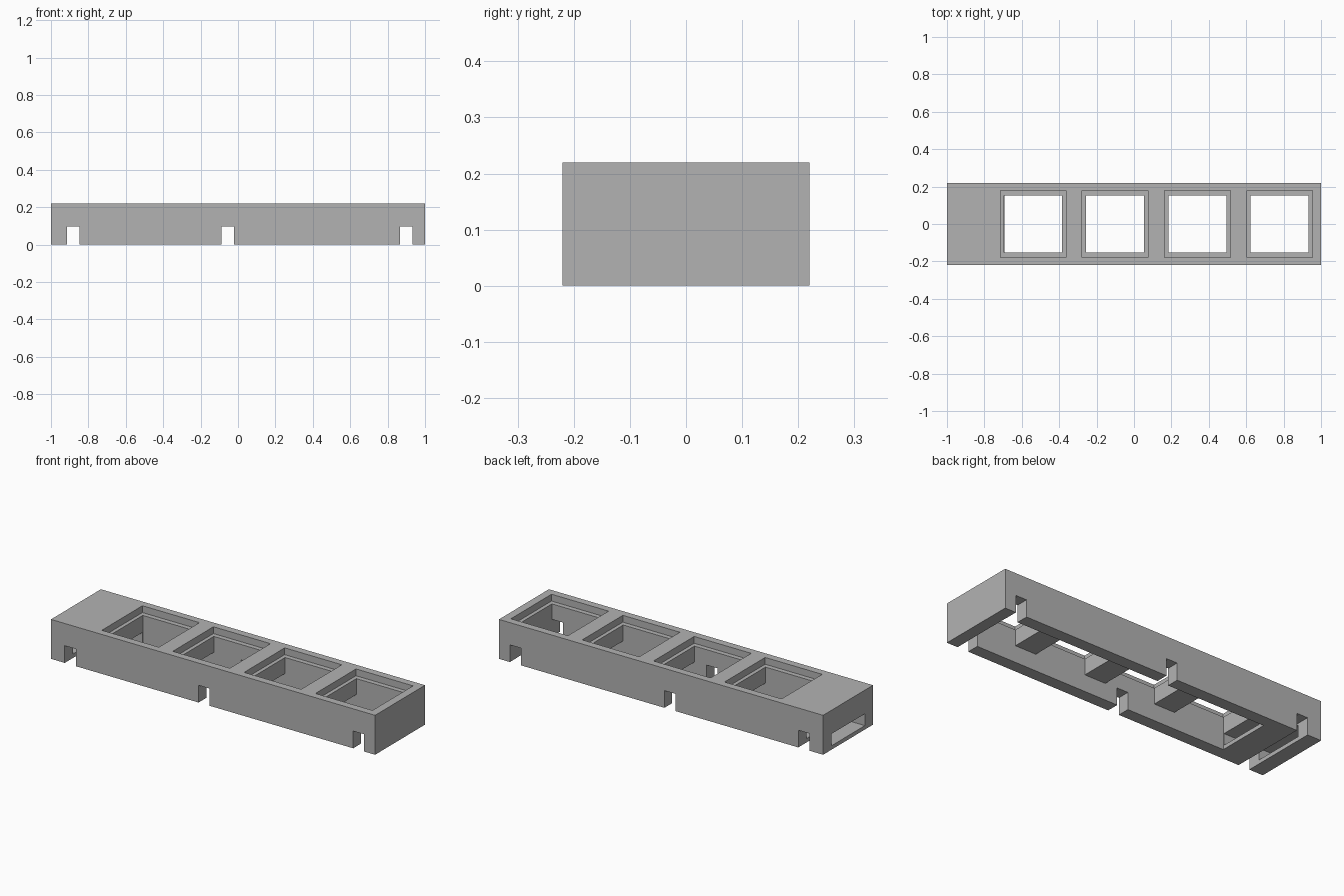
import bpy

cube = bpy.data.objects.get("Cube")
if cube:
    bpy.data.objects.remove(cube, do_unlink=True)

# Single material
grey = bpy.data.materials.new("light_grey")
grey.use_nodes = True
colour = (0.45, 0.45, 0.45, 1)
grey.diffuse_color = colour
grey.node_tree.nodes["Principled BSDF"].inputs["Base Color"].default_value = colour

HALF_Y = 0.22
HEIGHT = 0.22
INNER_Y = 0.152      # inside of the long walls
CEILING = 0.093      # underside of the cross bars
LEDGE = 0.182        # seat inside each window


def box(name, x, y, z):
    """Box from (min, max) pairs along each axis."""
    bpy.ops.mesh.primitive_cube_add(size=1, location=[sum(r) / 2 for r in (x, y, z)])
    obj = bpy.context.object
    obj.name = name
    obj.scale = [r[1] - r[0] for r in (x, y, z)]
    bpy.ops.object.transform_apply(location=True, rotation=False, scale=True)
    return obj


body = box("housing_body", (-1, 1), (-HALF_Y, HALF_Y), (0, HEIGHT))
body.data.materials.append(grey)
cutters = []

# Open cavity under the windows
cutters.append(box("cavity_cutter", (-0.693, 0.934), (-INNER_Y, INNER_Y), (-0.1, CEILING)))

# Slot through the solid end
cutters.append(box("end_slot_cutter", (-1.1, -0.6), (-0.148, 0.148), (0.022, 0.088)))

# Four stepped windows
for cx in (-0.539, -0.101, 0.339, 0.779):
    cutters.append(box("window_cutter", (cx - 0.155, cx + 0.155),
                       (-INNER_Y, INNER_Y), (0.05, 0.3)))
    cutters.append(box("recess_cutter", (cx - 0.176, cx + 0.176),
                       (-0.179, 0.179), (LEDGE, 0.3)))

# Three cross notches in the bottom edge
for cx in (-0.881, -0.055, 0.899):
    cutters.append(box("notch_cutter", (cx - 0.034, cx + 0.034), (-0.4, 0.4), (-0.1, 0.096)))

# Cut everything out of the body
bpy.context.view_layer.objects.active = body
for cutter in cutters:
    cutter.hide_render = True
    mod = body.modifiers.new("cut", "BOOLEAN")
    mod.operation = "DIFFERENCE"
    mod.solver = "EXACT"
    mod.object = cutter
    bpy.ops.object.modifier_apply(modifier=mod.name)
for cutter in cutters:
    bpy.data.objects.remove(cutter, do_unlink=True)
